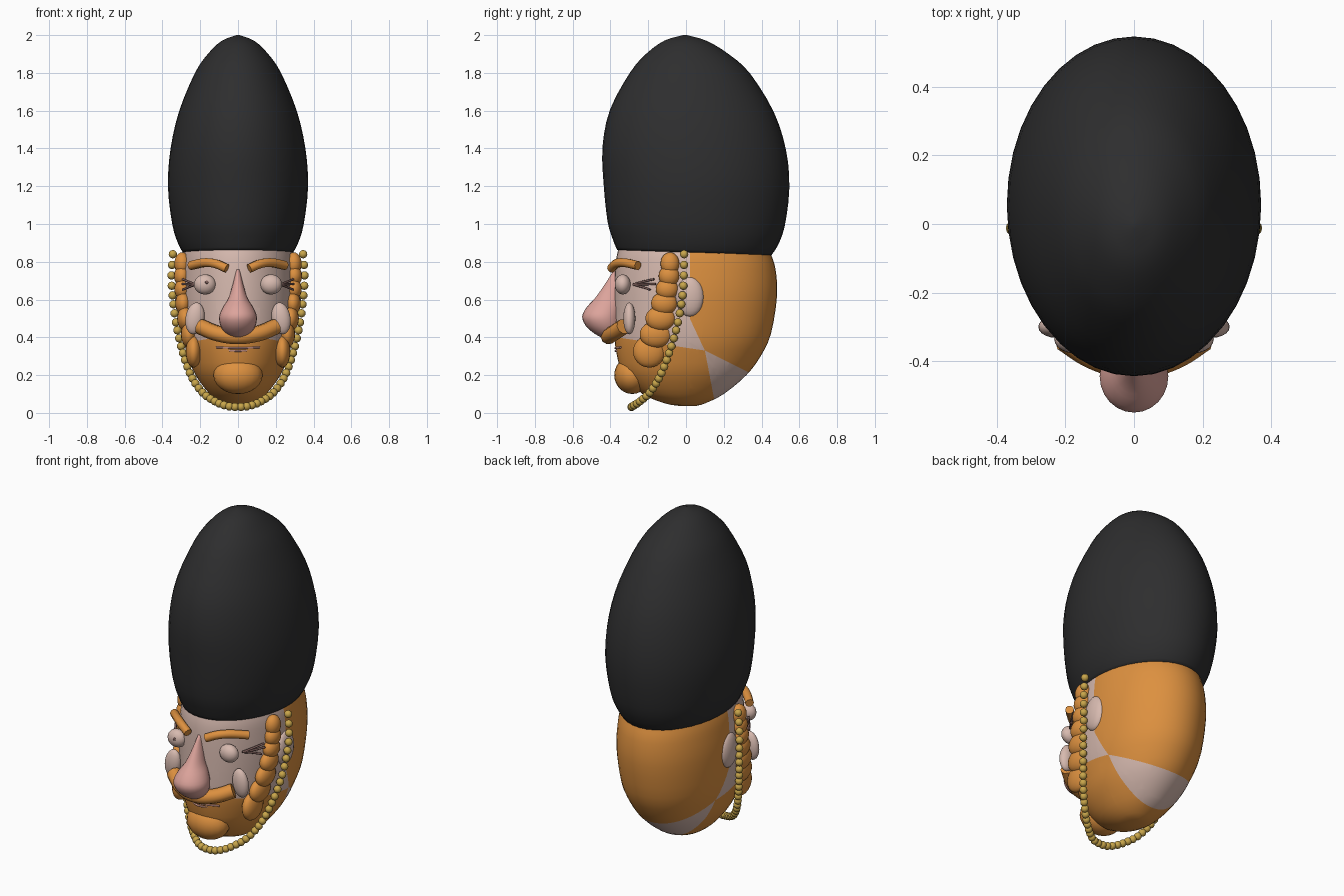
import bpy, bmesh, math
from mathutils import Vector, Matrix

if "Cube" in bpy.data.objects:
    bpy.data.objects.remove(bpy.data.objects["Cube"])


def material(name, r, g, b):
    m = bpy.data.materials.new(name)
    m.use_nodes = True
    m.diffuse_color = (r, g, b, 1)
    node = m.node_tree.nodes["Principled BSDF"]
    node.inputs["Base Color"].default_value = (r, g, b, 1)
    node.inputs["Roughness"].default_value = 0.7
    return m


BLACK = material("black_fur", 0.027, 0.027, 0.028)
GINGER = material("ginger_hair", 0.72, 0.28, 0.05)
SKIN = material("skin", 0.68, 0.49, 0.43)
PINK = material("pink_nose", 0.72, 0.37, 0.33)
GOLD = material("gold", 0.58, 0.38, 0.07)
LASH = material("dark_lash", 0.2, 0.11, 0.1)


def finish(name, bm, *mats):
    bmesh.ops.recalc_face_normals(bm, faces=bm.faces)
    me = bpy.data.meshes.new(name)
    bm.to_mesh(me)
    bm.free()
    for f in me.polygons:
        f.use_smooth = True
    for m in mats:
        me.materials.append(m)
    ob = bpy.data.objects.new(name, me)
    bpy.context.collection.objects.link(ob)
    return ob


def spline(pts, steps):
    """Catmull-Rom samples through the points."""
    p = [Vector(q) for q in pts]
    p = [2 * p[0] - p[1]] + p + [2 * p[-1] - p[-2]]
    out = []
    for a, b, c, d in zip(p, p[1:], p[2:], p[3:]):
        for i in range(steps):
            t = i / steps
            out.append((2 * b + (c - a) * t + (2 * a - 5 * b + 4 * c - d) * t * t
                        + (3 * b - a - 3 * c + d) * t ** 3) / 2)
    return out + [p[-2]]


def loft(profile, segs=40, steps=3, tilt=0):
    """Elliptical rings from rows of height, half width, front y, back y."""
    bm = bmesh.new()
    rings = []
    rows = spline(profile, steps)
    for k, (z, w, front, back) in enumerate(rows):
        mid, half = (front + back) / 2, (back - front) / 2
        ring = []
        for i in range(segs):
            a = math.tau * i / segs
            y = mid + half * math.sin(a)
            drop = tilt * y * (1 - k / len(rows))
            ring.append(bm.verts.new((w * math.cos(a), y, z - drop)))
        rings.append(ring)
    for lo, hi in zip(rings, rings[1:]):
        for i in range(segs):
            j = (i + 1) % segs
            bm.faces.new((lo[i], lo[j], hi[j], hi[i]))
    bm.faces.new(rings[0])
    bm.faces.new(rings[-1])
    return bm


def ball(bm, centre, radii, u=20, v=12, rot=None):
    m = Matrix.Translation(centre) @ (rot or Matrix()) @ Matrix.Diagonal((*radii, 1))
    bmesh.ops.create_uvsphere(bm, u_segments=u, v_segments=v, radius=1, matrix=m)


def ellipsoid(name, centre, radii, mat, rot=None):
    bm = bmesh.new()
    ball(bm, centre, radii, rot=rot)
    return finish(name, bm, mat)


def tube(name, pts, radius, mat):
    cu = bpy.data.curves.new(name, "CURVE")
    cu.dimensions = "3D"
    cu.bevel_depth = radius
    cu.bevel_resolution = 3
    cu.use_fill_caps = True
    path = spline(pts, 5)
    sp = cu.splines.new("POLY")
    sp.points.add(len(path) - 1)
    for q, co in zip(sp.points, path):
        q.co = (*co, 1)
    sp.use_smooth = True
    cu.materials.append(mat)
    ob = bpy.data.objects.new(name, cu)
    bpy.context.collection.objects.link(ob)
    return ob


# Head, cut along the hair and beard borders
head = loft([(0.036, 0.02, -0.03, 0.05), (0.05, 0.08, -0.11, 0.1), (0.1, 0.15, -0.23, 0.2),
             (0.2, 0.225, -0.33, 0.32), (0.3, 0.265, -0.365, 0.395), (0.42, 0.295, -0.38, 0.45),
             (0.62, 0.31, -0.38, 0.482), (0.76, 0.305, -0.375, 0.474),
             (0.84, 0.295, -0.365, 0.45), (0.92, 0.27, -0.34, 0.42)], 48)
for y, z, ny, nz in ((0.02, 0.5, 1, 0), (0.02, 0.5, 1, 0.47), (0.1, 0.33, 0.5, 1),
                     (0, 0.345, 0.15, 1), (0.1, 0.33, 1, 0.19)):
    bmesh.ops.bisect_plane(head, geom=head.verts[:] + head.edges[:] + head.faces[:],
                           plane_co=(0, y, z), plane_no=Vector((0, ny, nz)).normalized(),
                           dist=0.0001)
for f in head.faces:
    _, y, z = f.calc_center_median()
    hair = y > 0.02 + 0.47 * max(0, 0.5 - z) and z > 0.33 - 0.5 * (y - 0.1)
    beard = z < 0.345 - 0.15 * y and y < 0.1 + 0.19 * (0.33 - z)
    f.material_index = 1 if hair or beard else 0
finish("head", head, SKIN, GINGER)
ellipsoid("chin_beard", (0, -0.285, 0.2), (0.13, 0.095, 0.1), GINGER)

# Tall fur hat
hat = loft([(0.85, 0.292, -0.365, 0.452), (0.9, 0.318, -0.385, 0.485), (1.0, 0.348, -0.415, 0.522),
            (1.2, 0.371, -0.436, 0.547), (1.4, 0.357, -0.442, 0.53), (1.6, 0.311, -0.402, 0.465),
            (1.8, 0.228, -0.295, 0.34), (1.9, 0.16, -0.21, 0.228), (1.97, 0.086, -0.115, 0.11),
            (2.0, 0.008, -0.015, 0.005)], tilt=0.035)
finish("fur_hat", hat, BLACK)

# Nose
nose = loft([(0.395, 0.025, -0.44, -0.36), (0.42, 0.065, -0.485, -0.35), (0.46, 0.092, -0.53, -0.34),
             (0.51, 0.1, -0.55, -0.34), (0.56, 0.08, -0.525, -0.34), (0.61, 0.05, -0.48, -0.34),
             (0.68, 0.028, -0.43, -0.34), (0.76, 0.008, -0.38, -0.35)], 24)
finish("nose", nose, PINK)

# Moustache and mouth
tube("moustache", [(x, -0.41 + 2 * x * x, 0.405 + 1.3 * x * x)
                   for x in (-0.2, -0.13, -0.06, 0, 0.06, 0.13, 0.2)], 0.042, GINGER)
for name, z in (("upper_lip", 0.347), ("lower_lip", 0.332)):
    w = 0.115 if name == "upper_lip" else 0.08
    tube(name, [(-w, -0.345, z), (0, -0.374, z - 0.004), (w, -0.345, z)], 0.005, PINK)

# Paired features
for s, side in ((1, "left"), (-1, "right")):
    ellipsoid(side + "_eye", (s * 0.175, -0.335, 0.68), (0.058, 0.042, 0.053), SKIN)
    ellipsoid(side + "_cheek", (s * 0.228, -0.3, 0.5), (0.05, 0.032, 0.085), SKIN,
              Matrix.Rotation(s * -0.15, 4, "Y"))
    ellipsoid(side + "_ear", (s * 0.3, 0.02, 0.615), (0.035, 0.075, 0.105), SKIN)
    tube(side + "_brow", [(s * 0.06, -0.395, 0.765), (s * 0.12, -0.37, 0.79),
                          (s * 0.18, -0.325, 0.795), (s * 0.25, -0.255, 0.78)], 0.024, GINGER)
    for i, (y, z) in enumerate(((-0.17, 0.708), (-0.16, 0.682), (-0.19, 0.652))):
        tube(f"{side}_lash_{i + 1}", [(s * 0.225, -0.28, 0.68), (s * 0.26, -0.23, 0.68 + (z - 0.68) / 2),
                                      (s * 0.293, y, z)], 0.006, LASH)
    # Sideburn of overlapping curls
    curls = bmesh.new()
    for x, y, z, ry, rz in ((0.295, -0.085, 0.79, 0.05, 0.06), (0.297, -0.09, 0.725, 0.055, 0.055),
                            (0.295, -0.1, 0.655, 0.06, 0.055), (0.29, -0.115, 0.58, 0.07, 0.06),
                            (0.28, -0.135, 0.5, 0.08, 0.065), (0.26, -0.16, 0.415, 0.085, 0.07),
                            (0.235, -0.195, 0.325, 0.085, 0.085)):
        ball(curls, (s * x, y, z), (0.042, ry, rz))
    finish(side + "_sideburn", curls, GINGER)
ellipsoid("pupil", (-0.165, -0.377, 0.692), (0.009, 0.004, 0.009), LASH)

# Beaded chin strap, with beads closing up towards the chin
half = spline([(0.345, -0.01, 0.84), (0.352, -0.012, 0.72), (0.345, -0.02, 0.61),
               (0.327, -0.045, 0.47), (0.295, -0.085, 0.33), (0.25, -0.135, 0.2),
               (0.19, -0.19, 0.11), (0.12, -0.245, 0.06), (0.06, -0.28, 0.037),
               (0, -0.29, 0.03)], 30)
beads = bmesh.new()
last = None
for p in half:
    gap = 0.03 + 0.027 * max(0, p.z - 0.05) / 0.8
    if last is None or (p - last).length >= gap:
        last = p
        for s in (1, -1):
            ball(beads, (s * p.x, p.y, p.z), (0.022,) * 3, 12, 8)
finish("chin_strap_beads", beads, GOLD)
